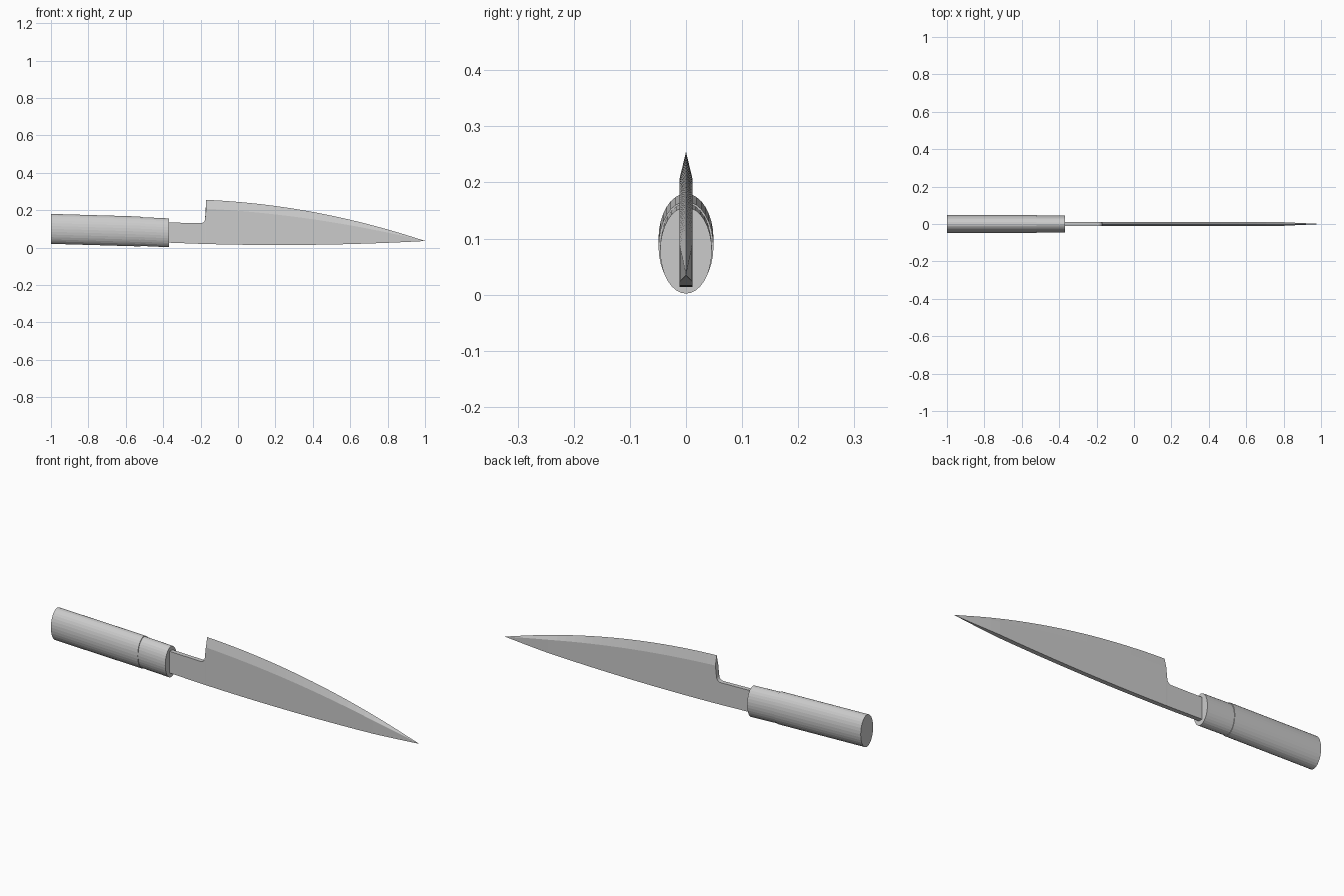
import bpy, bmesh, math

cube = bpy.data.objects.get("Cube")
if cube:
    bpy.data.objects.remove(cube, do_unlink=True)

grey = bpy.data.materials.new("plain grey")
grey.use_nodes = True
grey.diffuse_color = (0.6, 0.6, 0.6, 1)
grey.node_tree.nodes["Principled BSDF"].inputs["Base Color"].default_value = (0.6, 0.6, 0.6, 1)


def loft(name, sections):
    """Skin a row of matching closed sections and cap both ends."""
    bm = bmesh.new()
    rings = [[bm.verts.new(p) for p in section] for section in sections]
    count = len(rings[0])
    for a, b in zip(rings, rings[1:]):
        for i in range(count):
            j = (i + 1) % count
            bm.faces.new((a[i], a[j], b[j], b[i]))
    bm.faces.new(rings[0][::-1])
    bm.faces.new(rings[-1])
    bmesh.ops.remove_doubles(bm, verts=bm.verts, dist=0.00001)
    bmesh.ops.recalc_face_normals(bm, faces=bm.faces)
    mesh = bpy.data.meshes.new(name)
    bm.to_mesh(mesh)
    bm.free()
    mesh.materials.append(grey)
    obj = bpy.data.objects.new(name, mesh)
    bpy.context.collection.objects.link(obj)
    return obj


def oval(x, z, ry, rz, sides=32):
    angles = [2 * math.pi * i / sides for i in range(sides)]
    return [(x, ry * math.cos(a), z + rz * math.sin(a)) for a in angles]


def blade_section(x, shoulder, edge, w):
    # shallow curve along the flat spine
    t = (x + 0.37) / 1.37
    spine = 0.026 + 0.009 * t - 0.066 * t * (1 - t)
    shoulder = max(shoulder, spine + 0.001)
    return [(x, w, spine), (x, w, shoulder), (x, 0, max(edge, shoulder)),
            (x, -w, shoulder), (x, -w, spine)]


# Handle and collar: slightly drooping oval cylinders
loft("handle", [oval(-1, 0.1, 0.049, 0.08), oval(-0.52, 0.086, 0.049, 0.08)])
loft("collar", [oval(-0.53, 0.086, 0.046, 0.077), oval(-0.37, 0.079, 0.046, 0.077)])

# Blade: tang, rounded notch, then a bevelled cutting edge
THICK = 0.011
sections = [blade_section(-0.4, 0.135, 0.135, THICK),
            blade_section(-0.2, 0.13, 0.13, THICK)]
for i in range(1, 6):
    a = math.radians(18 * i)
    x, z = -0.2 + 0.024 * math.sin(a), 0.154 - 0.024 * math.cos(a)
    sections.append(blade_section(x, z, z, THICK))
STEPS = 24
for i in range(STEPS + 1):
    t = i / STEPS
    x = -0.17 + 1.17 * t
    edge = 0.255 - 0.22 * t + 0.17 * t * (1 - t)
    shoulder = 0.208 - 0.173 * t + 0.11 * t * (1 - t)
    w = THICK * min(1, (1 - t) / 0.2) + 0.0002
    sections.append(blade_section(x, shoulder, edge, w))
loft("blade", sections)
